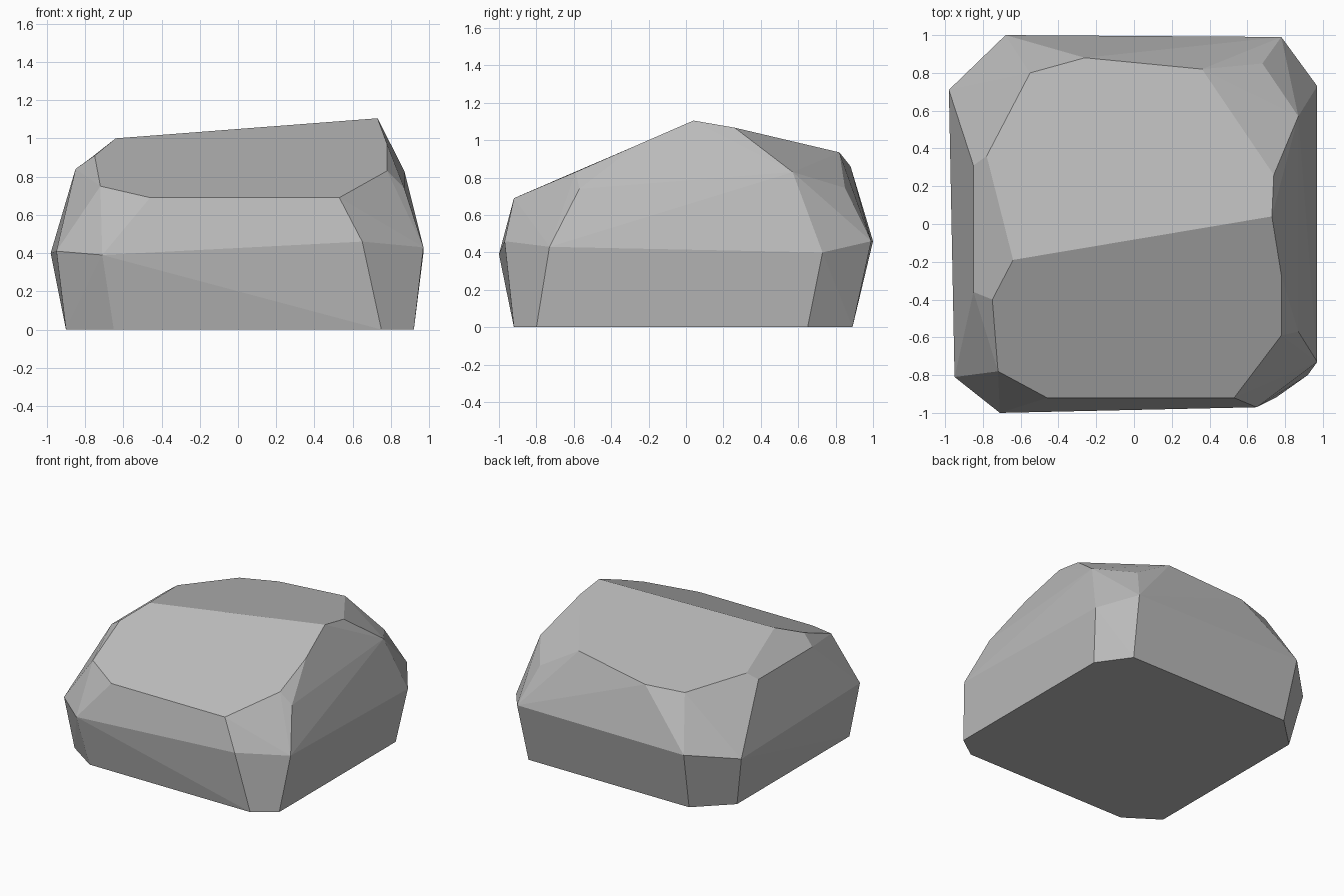
import bpy
import bmesh
import math

# Remove only the default cube
default_cube = bpy.data.objects.get("Cube")
if default_cube:
    bpy.data.objects.remove(default_cube, do_unlink=True)


def flat_material(name, colour):
    """Create a plain matte material that shows in viewport and render."""
    material = bpy.data.materials.new(name)
    material.use_nodes = True
    material.diffuse_color = colour
    shader = next(n for n in material.node_tree.nodes if n.type == "BSDF_PRINCIPLED")
    shader.inputs["Base Color"].default_value = colour
    shader.inputs["Roughness"].default_value = 1
    return material


def hull_object(name, corners, material, flat_angle):
    """Wrap a faceted convex skin round the corners and merge near-flat faces."""
    bm = bmesh.new()
    for corner in corners:
        bm.verts.new(corner)
    hull = bmesh.ops.convex_hull(bm, input=list(bm.verts))
    leftovers = set(hull["geom_interior"]) | set(hull["geom_unused"])
    loose = [v for v in leftovers if isinstance(v, bmesh.types.BMVert) and v.is_valid]
    bmesh.ops.delete(bm, geom=loose, context="VERTS")
    bmesh.ops.dissolve_limit(bm, angle_limit=math.radians(flat_angle),
                             verts=list(bm.verts), edges=list(bm.edges))
    bmesh.ops.recalc_face_normals(bm, faces=list(bm.faces))
    for face in bm.faces:
        face.smooth = False
    mesh = bpy.data.meshes.new(name)
    bm.to_mesh(mesh)
    bm.free()
    mesh.materials.append(material)
    rock = bpy.data.objects.new(name, mesh)
    bpy.context.collection.objects.link(rock)
    return rock


# Flat footprint with four clipped corners
footprint = [(x, y, 0) for x, y in (
    (-.65, -.92), (.75, -.92), (.92, -.8), (.92, .65),
    (.75, .89), (-.65, .89), (-.9, .65), (-.9, -.75))]

# Widest girth of the rock
girth = [
    (-.71, -1, .39), (.65, -.97, .46), (.97, -.73, .43), (.97, .73, .4),
    (.78, .99, .46), (-.68, 1, .46), (-.98, .71, .4), (-.95, -.81, .41)]

# Shoulder corners, where the walls bend in towards the crown
front_shoulder = [(-.72, -.78, .75), (-.46, -.92, .69), (.53, -.92, .69), (.78, -.59, .83)]
left_shoulder = [(.87, -.57, .74), (.87, .57, .83), (.68, .85, .745)]
right_shoulder = [(-.85, .31, .84), (-.85, -.36, .84), (-.75, -.4, .91)]

# Crown: slanted ridge and the gently falling back plane
ridge = [(-.64, -.19, 1), (.73, .04, 1.105), (.78, -.27, .97)]
back_plane = [(.74, .26, 1.067), (.36, .82, .935), (-.26, .88, .86),
              (-.55, .8, .843), (-.78, .36, .89)]

stone_grey = flat_material("stone_grey", (.5, .5, .5, 1))
all_corners = (footprint + girth + front_shoulder + left_shoulder
               + right_shoulder + ridge + back_plane)
hull_object("rock", all_corners, stone_grey, flat_angle=3)
